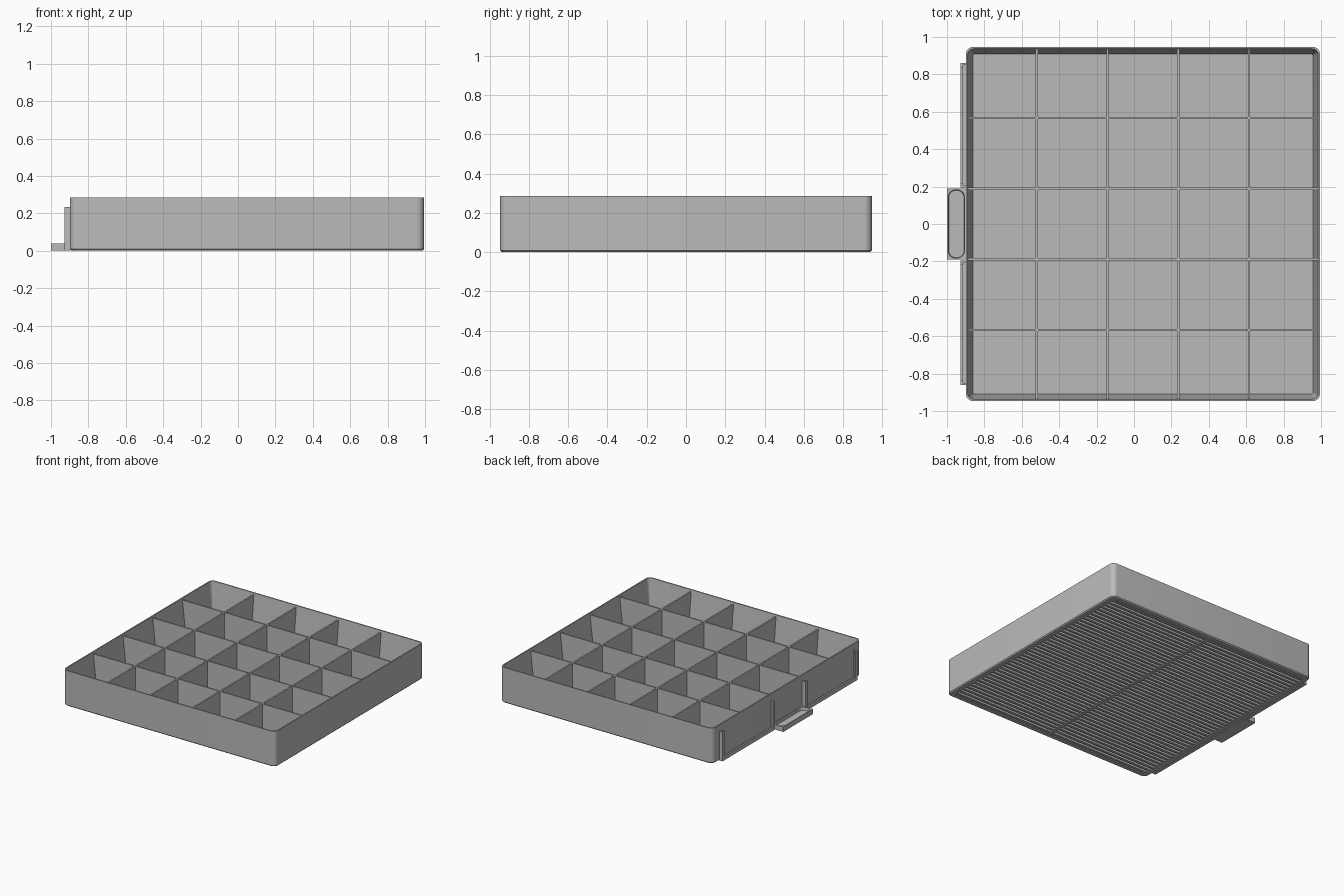
import bpy, bmesh, math

if "Cube" in bpy.data.objects:
    bpy.data.objects.remove(bpy.data.objects["Cube"])

grey = bpy.data.materials.new("plain grey")
grey.use_nodes = True
colour = (0.5, 0.5, 0.5, 1)
grey.diffuse_color = colour
grey.node_tree.nodes["Principled BSDF"].inputs["Base Color"].default_value = colour

# Tray body extents
CX, HALF, HEIGHT, FLOOR = 0.0475, 0.947, 0.285, 0.03
LEFT = CX - HALF


def finish(name, bm, smooth=False):
    bmesh.ops.recalc_face_normals(bm, faces=bm.faces)
    mesh = bpy.data.meshes.new(name)
    bm.to_mesh(mesh)
    bm.free()
    mesh.materials.append(grey)
    obj = bpy.data.objects.new(name, mesh)
    bpy.context.collection.objects.link(obj)
    if smooth:
        bpy.ops.object.select_all(action="DESELECT")
        obj.select_set(True)
        bpy.context.view_layer.objects.active = obj
        bpy.ops.object.shade_smooth_by_angle(angle=math.radians(30))
    return obj


def add_box(bm, x0, x1, y0, y1, z0, z1):
    made = bmesh.ops.create_cube(bm, size=1)["verts"]
    for v in made:
        v.co = ((x0 + x1) / 2 + v.co.x * (x1 - x0),
                (y0 + y1) / 2 + v.co.y * (y1 - y0),
                (z0 + z1) / 2 + v.co.z * (z1 - z0))


def ring(bm, cx, hx, hy, r, z, steps=8):
    verts = []
    for q, (sx, sy) in enumerate([(1, 1), (-1, 1), (-1, -1), (1, -1)]):
        for i in range(steps + 1):
            a = math.pi / 2 * (q + i / steps)
            verts.append(bm.verts.new((cx + sx * (hx - r) + r * math.cos(a),
                                       sy * (hy - r) + r * math.sin(a), z)))
    return verts


def loft(bm, rings):
    n = len(rings[0])
    for a, b in zip(rings, rings[1:]):
        for i in range(n):
            j = (i + 1) % n
            bm.faces.new((a[i], a[j], b[j], b[i]))
    bm.faces.new(rings[0])
    bm.faces.new(rings[-1])


# Tray shell: recessed underside, chamfered foot, rim, tapered inside, floor
bm = bmesh.new()
profile = [(0.04, 0.016, 0.02), (0.04, 0, 0.02), (0.008, 0, 0.035), (0, 0.008, 0.04),
           (0, HEIGHT, 0.04), (0.01, HEIGHT, 0.033), (0.038, FLOOR, 0.01)]
loft(bm, [ring(bm, CX, HALF - inset, HALF - inset, r, z) for inset, z, r in profile])
finish("tray_shell", bm, True)

# Divider walls forming a five by five grid
bm = bmesh.new()
cell, reach, thick = 0.378, HALF - 0.012, 0.006
for k in (-1.5, -0.5, 0.5, 1.5):
    c = k * cell
    add_box(bm, CX + c - thick, CX + c + thick, -reach, reach, FLOOR - 0.005, 0.27)
    add_box(bm, CX - reach, CX + reach, c - thick, c + thick, FLOOR - 0.005, 0.27)
finish("dividers", bm)

# Ribbed underside with one cross beam
bm = bmesh.new()
count, span = 44, HALF - 0.04
pitch = 2 * span / count
for i in range(count):
    y = -span + (i + 0.5) * pitch
    add_box(bm, CX - span, CX + span, y - pitch / 4, y + pitch / 4, 0.001, 0.017)
add_box(bm, CX - 0.01, CX + 0.01, -span, span, 0.0005, 0.017)
finish("underside_ribs", bm)

# Two label holders: hooked posts and a lipped sill on either side of the handle
for name, s in (("left_label_holder", 1), ("right_label_holder", -1)):
    bm = bmesh.new()
    for end, inward in ((0.86, -1), (0.195, 1)):
        for x0, x1, w in ((LEFT - 0.014, LEFT + 0.002, 0.01), (LEFT - 0.028, LEFT - 0.014, 0.025)):
            ys = sorted((s * end, s * (end + inward * w)))
            add_box(bm, x0, x1, *ys, 0.008, 0.235)
    ys = sorted((s * 0.86, s * 0.195))
    add_box(bm, LEFT - 0.028, LEFT + 0.002, *ys, 0, 0.012)
    add_box(bm, LEFT - 0.028, LEFT - 0.014, *ys, 0.012, 0.03)
    finish(name, bm)

# Pull handle with a rounded finger recess
bm = bmesh.new()
hx = (LEFT + 1) / 2
hc = -1 + hx
loft(bm, [ring(bm, hc, hx, 0.19, 0.003, 0), ring(bm, hc, hx, 0.19, 0.003, 0.04),
          ring(bm, hc, hx - 0.007, 0.183, 0.04, 0.04),
          ring(bm, hc, hx - 0.01, 0.18, 0.037, 0.015)])
finish("pull_handle", bm, True)
